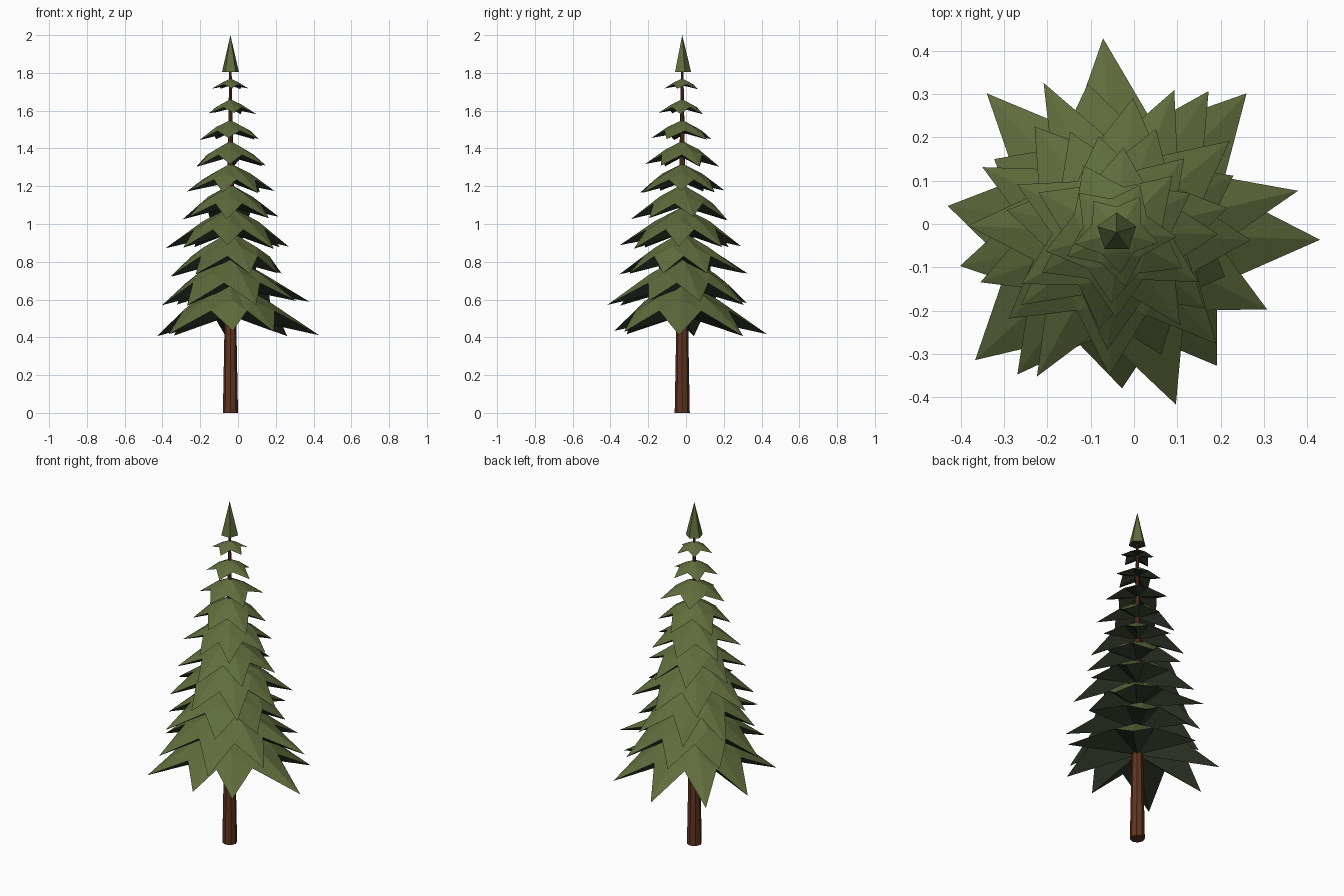
import bpy, bmesh, random
from math import sin, cos, radians, pi

random.seed(4)
if "Cube" in bpy.data.objects:
    bpy.data.objects.remove(bpy.data.objects["Cube"])
CX, CY = -0.04, -0.02


def material(name, rgb):
    mat = bpy.data.materials.new(name)
    mat.use_nodes = True
    mat.diffuse_color = (*rgb, 1)
    mat.node_tree.nodes["Principled BSDF"].inputs["Base Color"].default_value = (*rgb, 1)
    return mat


def finish(name, bm, mats):
    """Faces that look downwards take the last material."""
    bmesh.ops.recalc_face_normals(bm, faces=bm.faces)
    for face in bm.faces:
        face.material_index = len(mats) - 1 if face.normal.z < -0.05 else 0
    mesh = bpy.data.meshes.new(name)
    bm.to_mesh(mesh)
    bm.free()
    for mat in mats:
        mesh.materials.append(mat)
    obj = bpy.data.objects.new(name, mesh)
    obj.location = (CX, CY, 0)
    bpy.context.collection.objects.link(obj)


def frustum(name, sides, turn, r0, r1, z0, z1, mats):
    """Tapered prism, or a pyramid when r1 is zero."""
    bm = bmesh.new()

    def ring(r, z):
        return [bm.verts.new((r * cos(turn + 2 * pi * i / sides),
                              r * sin(turn + 2 * pi * i / sides), z)) for i in range(sides)]
    low = ring(r0, z0)
    bm.faces.new(low)
    high = ring(r1, z1) if r1 else [bm.verts.new((0, 0, z1))]
    if r1:
        bm.faces.new(high)
    for i in range(sides):
        j = (i + 1) % sides
        bm.faces.new((low[i], low[j], high[j], high[i]) if r1 else (low[i], low[j], high[0]))
    finish(name, bm, mats)


def branch_tier(name, top, tip_z, spikes, mats):
    """Star of drooping spikes with a shallow ridge above and a keel below."""
    bm = bmesh.new()
    drop = top - tip_z
    mean = sum(r for _, r in spikes) / len(spikes)

    def point(angle, r, z):
        return bm.verts.new((r * cos(radians(angle)), r * sin(radians(angle)), z))
    apex = bm.verts.new((0, 0, top))
    under = bm.verts.new((0, 0, top - drop * 0.66))
    n = len(spikes)
    tips, knees, notches = [], [], []
    for i, (a, r) in enumerate(spikes):
        b = spikes[(i + 1) % n][0]
        middle = a + ((b - a) % 360) / 2
        tips.append(point(a, r, tip_z + random.uniform(-0.06, 0.06) * drop))
        knees.append(point(a, mean * 0.45, top - drop * 0.36))
        notches.append(point(middle, mean * 0.62, top - drop * 0.57))
    for i in range(n):
        for notch in (notches[i - 1], notches[i]):
            bm.faces.new((apex, knees[i], notch))
            bm.faces.new((knees[i], tips[i], notch))
            bm.faces.new((under, notch, tips[i]))
    finish(name, bm, mats)


green = material("needle green", (0.115, 0.15, 0.046))
shade = material("underside dark green", (0.033, 0.043, 0.025))
brown = material("bark brown", (0.115, 0.035, 0.015))
needles = (green, shade)

# Trunk and pointed crown
frustum("trunk", 8, 0, 0.04, 0.006, 0, 1.83, (brown,))
frustum("crown", 5, pi / 2, 0.047, 0, 1.805, 2.0, needles)

# Wide lower tiers: direction and reach of each spike around the trunk
lower = [
    (0.70, 0.42, ((-2, 0.47), (47, 0.44), (94, 0.45), (133, 0.44),
                  (171, 0.395), (222, 0.44), (272, 0.36), (307, 0.385))),
    (0.83, 0.58, ((13, 0.43), (57, 0.39), (101, 0.35), (149, 0.33),
                  (192, 0.37), (235, 0.40), (289, 0.42), (333, 0.39))),
    (0.96, 0.73, ((26, 0.30), (68, 0.355), (116, 0.385), (154, 0.345),
                  (200, 0.335), (241, 0.38), (290, 0.30), (338, 0.27))),
]
for k, (top, tip, spikes) in enumerate(lower):
    branch_tier(f"branch_tier_{k + 1}", top, tip, spikes, needles)

# Narrowing upper tiers: top, tip height, mean reach, spike count, turn
upper = [
    (1.09, 0.88, 0.325, 8, -7), (1.21, 1.03, 0.265, 7, -90), (1.32, 1.17, 0.24, 7, -2),
    (1.44, 1.31, 0.205, 6, -90), (1.55, 1.45, 0.17, 5, -96), (1.66, 1.585, 0.13, 5, -80),
    (1.77, 1.715, 0.095, 5, -90),
]
for k, (top, tip, reach, count, turn) in enumerate(upper):
    spikes = [(turn + 360 * i / count + random.uniform(-5, 5),
               reach * random.uniform(0.94, 1.08)) for i in range(count)]
    branch_tier(f"branch_tier_{k + 4}", top, tip, spikes, needles)
